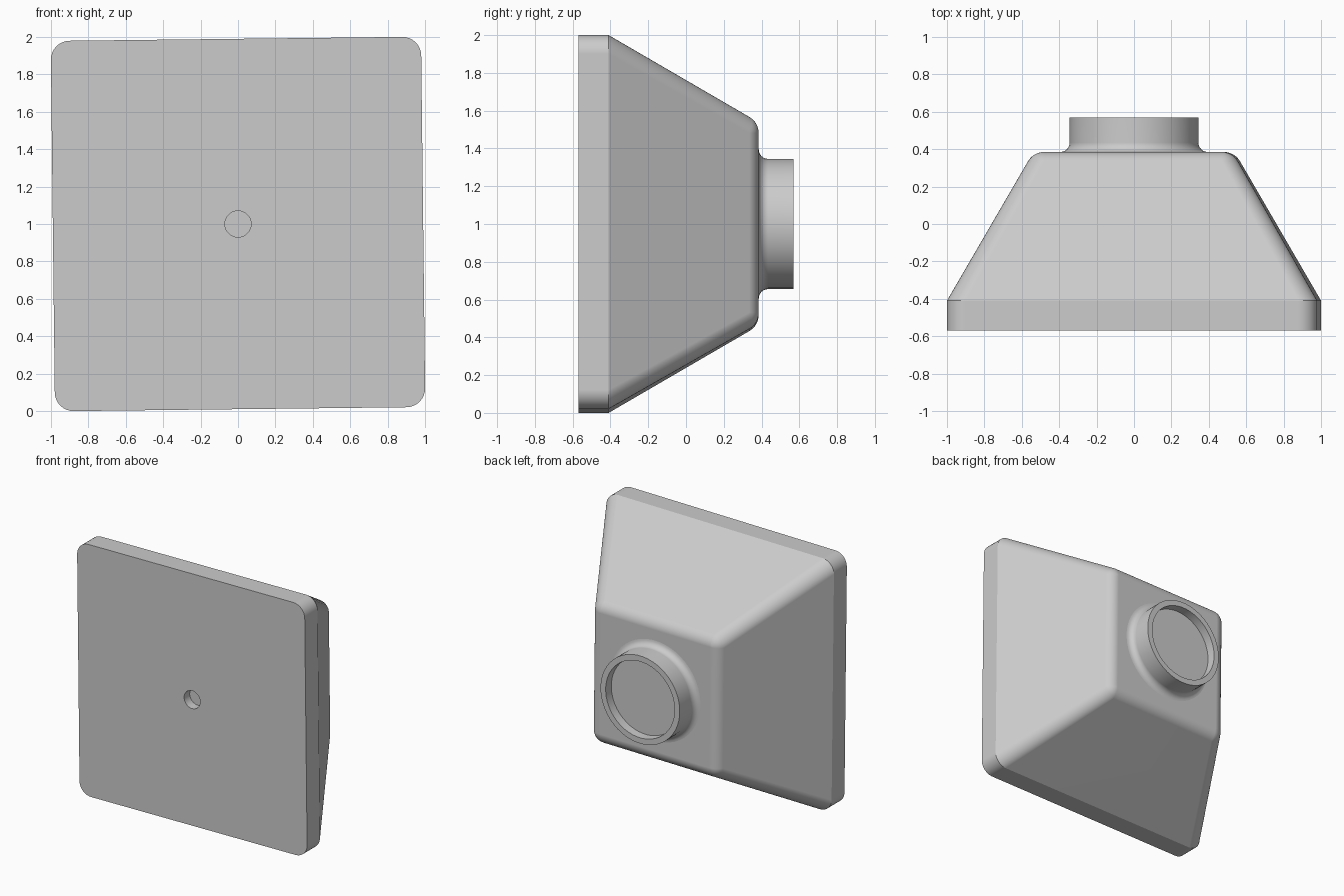
import bpy
import bmesh
from math import sin, cos, pi, radians

cube = bpy.data.objects.get("Cube")
if cube:
    bpy.data.objects.remove(cube)

TILT = 0.0115          # slight roll of the whole part about its long axis
HALF, CORNER = 0.99, 0.1
FRONT, RIM, BACK, END = -0.57, -0.41, 0.385, 0.57
STEPS = 8

grey = bpy.data.materials.new("plain grey")
grey.use_nodes = True
colour = (0.6, 0.6, 0.6, 1)
grey.diffuse_color = colour
grey.node_tree.nodes["Principled BSDF"].inputs["Base Color"].default_value = colour


def rounded_square(half, radius, y):
    """Closed outline of a square with rounded corners."""
    points = []
    for k in range(4):
        mid = k * pi / 2 + pi / 4
        cx = (half - radius) * 2 ** 0.5 * cos(mid)
        cz = (half - radius) * 2 ** 0.5 * sin(mid)
        for j in range(STEPS + 1):
            a = k * pi / 2 + j / STEPS * pi / 2
            points.append((cx + radius * cos(a), y, cz + radius * sin(a)))
    return points


def circle(radius, y, count):
    return [(radius * cos(a), y, radius * sin(a))
            for a in ((i + 0.5) * 2 * pi / count for i in range(count))]


def loft(name, rings, cap_start=True):
    """Skin a row of equal-length outlines, with smooth shading and sharp creases."""
    bm = bmesh.new()
    rows = []
    for ring in rings:
        rows.append([bm.verts.new((x * cos(TILT) - z * sin(TILT), y,
                                   1 + x * sin(TILT) + z * cos(TILT)))
                     for x, y, z in ring])
    for a, b in zip(rows, rows[1:]):
        for i in range(len(a)):
            j = (i + 1) % len(a)
            bm.faces.new((a[i], a[j], b[j], b[i]))
    if cap_start:
        bm.faces.new(rows[0])
    bm.faces.new(rows[-1])
    bmesh.ops.recalc_face_normals(bm, faces=bm.faces)
    mesh = bpy.data.meshes.new(name)
    bm.to_mesh(mesh)
    bm.free()
    mesh.materials.append(grey)
    mesh.shade_smooth()
    mesh.set_sharp_from_angle(angle=radians(25))
    obj = bpy.data.objects.new(name, mesh)
    bpy.context.collection.objects.link(obj)
    weighted = obj.modifiers.new("even shading", "WEIGHTED_NORMAL")
    weighted.keep_sharp = True
    return obj


# Housing: front hole, square rim, tapered shell and rounded shoulder
count = 4 * (STEPS + 1)
housing = [circle(0.07, FRONT + 0.07, count),
           circle(0.07, FRONT, count),
           rounded_square(HALF, CORNER, FRONT),
           rounded_square(HALF, CORNER, RIM)]
inner = 0.475
for i in range(7):
    a = radians(30 + 10 * i)
    r = max(CORNER * cos(a), 0.001)
    housing.append(rounded_square(inner + r, r, BACK - CORNER + CORNER * sin(a)))
loft("housing", housing)

# Neck: flared foot, straight collar and shallow recess
foot = 0.05
neck = []
for i in range(7):
    a = i * pi / 12
    neck.append(circle(0.345 + foot - foot * sin(a), BACK + foot - foot * cos(a), 48))
neck += [circle(0.345, END, 48), circle(0.3, END, 48), circle(0.3, END - 0.07, 48)]
loft("neck", neck, cap_start=False)
